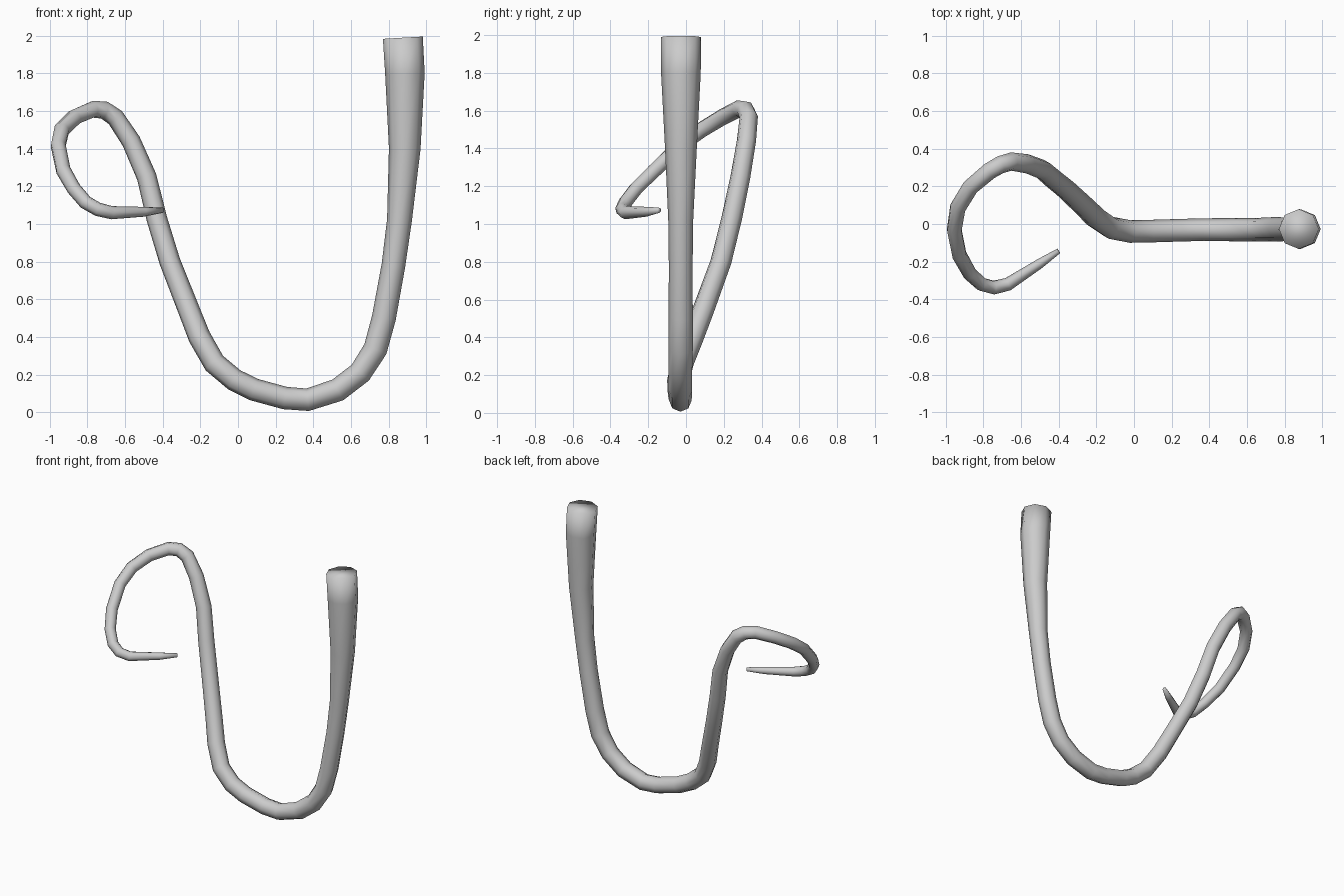
import bpy, bmesh, math
from mathutils import Vector

SIDES = 8
# path of the tail: x, y, z, radius
PATH = [
    (.876, -.027, 1.99, .106), (.887, -.027, 1.80, .105), (.886, -.027, 1.40, .084),
    (.858, -.028, 1.02, .066), (.826, -.028, .78, .063), (.775, -.028, .50, .064),
    (.73, -.028, .335, .064), (.65, -.03, .21, .062), (.53, -.03, .118, .062),
    (.37, -.03, .066, .06), (.25, -.033, .075, .06), (.085, -.038, .12, .06),
    (-.02, -.04, .172, .06), (-.125, -.02, .26, .06), (-.205, .035, .40, .06), (-.26, .09, .54, .058),
    (-.362, .185, .80, .056), (-.432, .242, 1.03, .055), (-.485, .288, 1.25, .053),
    (-.568, .32, 1.44, .051), (-.652, .332, 1.566, .049), (-.71, .315, 1.605, .048),
    (-.77, .28, 1.61, .046), (-.87, .195, 1.567, .044), (-.937, .085, 1.50, .043),
    (-.955, -.03, 1.415, .041), (-.928, -.165, 1.285, .04), (-.872, -.265, 1.187, .038),
    (-.81, -.32, 1.115, .038), (-.745, -.338, 1.078, .037), (-.67, -.32, 1.06, .035),
    (-.50, -.21, 1.065, .026), (-.40, -.143, 1.073, .014),
]


def tube(name, path):
    pts = [Vector(p[:3]) for p in path]
    bm = bmesh.new()
    rings = []
    side = Vector((0, 1, 0))
    for i, p in enumerate(pts):
        # bisecting tangent, with the cross-section carried along without twist
        a = (p - pts[i - 1]).normalized() if i > 0 else Vector()
        b = (pts[i + 1] - p).normalized() if i < len(pts) - 1 else Vector()
        t = (a + b).normalized()
        side = (side - t * side.dot(t)).normalized()
        up = t.cross(side)
        r = path[i][3]
        ring = []
        for k in range(SIDES):
            ang = 2 * math.pi * k / SIDES
            ring.append(bm.verts.new(p + r * (math.cos(ang) * side + math.sin(ang) * up)))
        rings.append(ring)
    for r0, r1 in zip(rings, rings[1:]):
        for k in range(SIDES):
            j = (k + 1) % SIDES
            bm.faces.new((r0[k], r0[j], r1[j], r1[k]))
    # end caps
    bm.faces.new(rings[0][::-1])
    bm.faces.new(rings[-1])
    bmesh.ops.recalc_face_normals(bm, faces=bm.faces)
    for f in bm.faces:
        f.smooth = True
    me = bpy.data.meshes.new(name)
    bm.to_mesh(me)
    bm.free()
    ob = bpy.data.objects.new(name, me)
    bpy.context.collection.objects.link(ob)
    return ob


# curled tapering tail
tube("tail", PATH)
